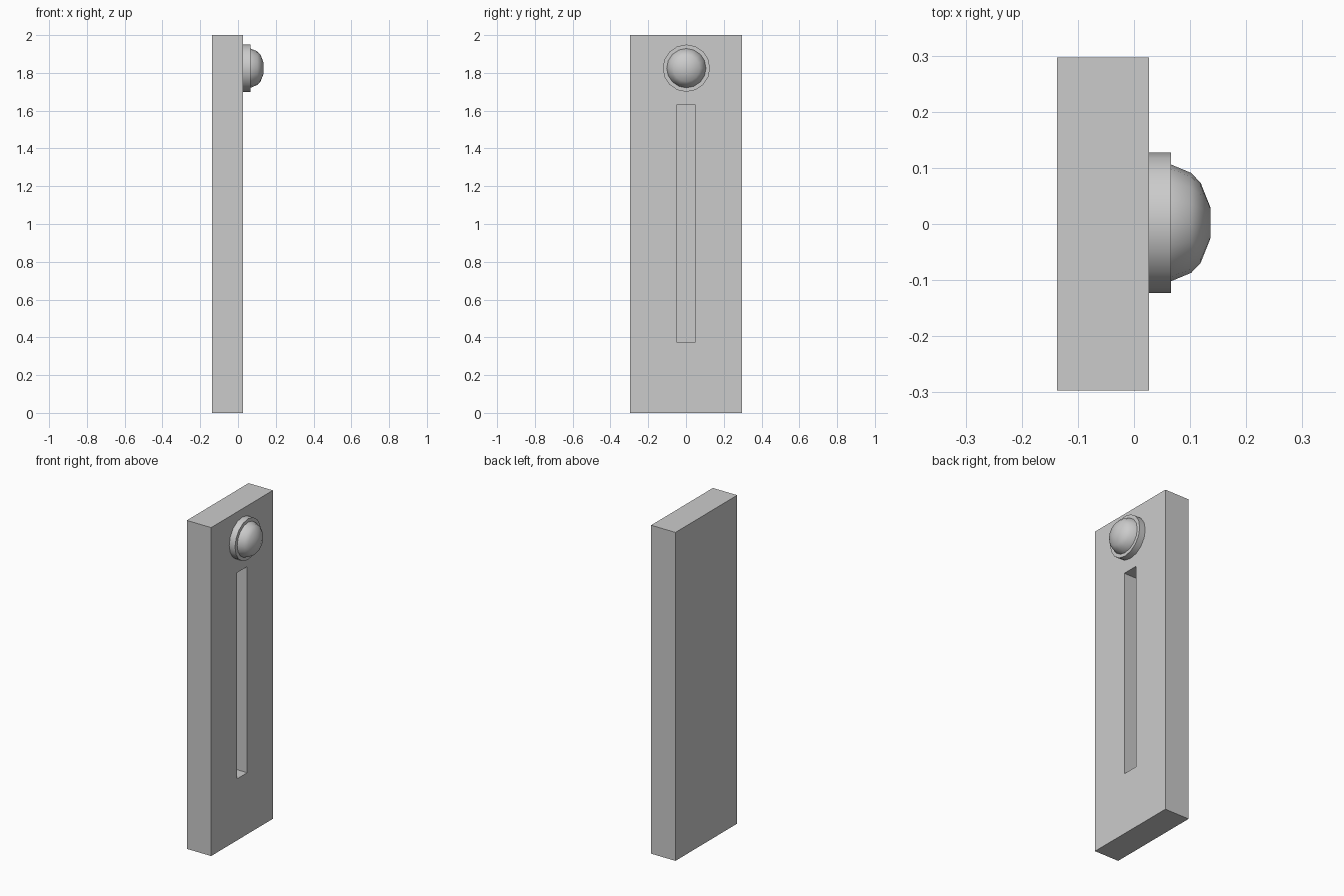
import bpy, bmesh, math

if "Cube" in bpy.data.objects:
    bpy.data.objects.remove(bpy.data.objects["Cube"])


def make_object(name, bm):
    bmesh.ops.recalc_face_normals(bm, faces=bm.faces)
    mesh = bpy.data.meshes.new(name)
    bm.to_mesh(mesh)
    bm.free()
    obj = bpy.data.objects.new(name, mesh)
    bpy.context.collection.objects.link(obj)
    return obj


def box(name, lo, hi):
    bm = bmesh.new()
    bmesh.ops.create_cube(bm, size=1)
    for v in bm.verts:
        v.co = [(a + b) / 2 + c * (b - a) for a, b, c in zip(lo, hi, v.co)]
    return make_object(name, bm)


def lathe_x(name, profile, y, z, sides=16):
    """Spin (x, radius) rings around an axis along x, capping both ends."""
    bm = bmesh.new()
    rings = []
    for x, r in profile:
        angles = [2 * math.pi * i / sides for i in range(sides)]
        rings.append([bm.verts.new((x, y + r * math.cos(a), z + r * math.sin(a)))
                      for a in angles])
    for a, b in zip(rings, rings[1:]):
        for i in range(sides):
            j = (i + 1) % sides
            bm.faces.new((a[i], a[j], b[j], b[i]))
    bm.faces.new(rings[0])
    bm.faces.new(rings[-1])
    obj = make_object(name, bm)
    bpy.ops.object.select_all(action='DESELECT')
    obj.select_set(True)
    bpy.context.view_layer.objects.active = obj
    bpy.ops.object.shade_smooth_by_angle(angle=math.radians(40))
    return obj


FRONT = 0.027

# Upright panel with a blind vertical slot
panel = box("panel", (-0.137, -0.297, 0), (FRONT, 0.297, 2))
cutter = box("slot_cutter", (FRONT - 0.11, -0.05, 0.375), (FRONT + 0.1, 0.05, 1.63))
cutter.hide_render = True
cutter.hide_set(True)
cut = panel.modifiers.new("slot", 'BOOLEAN')
cut.operation = 'DIFFERENCE'
cut.solver = 'EXACT'
cut.object = cutter

# Round button above the slot: flat collar and domed cap
lathe_x("button_collar", [(FRONT, 0.125), (0.066, 0.125)], 0.002, 1.825)
lathe_x("button_dome", [(0.06, 0.105), (0.066, 0.104), (0.102, 0.089),
                        (0.119, 0.071), (0.136, 0.028)], 0.002, 1.825)
